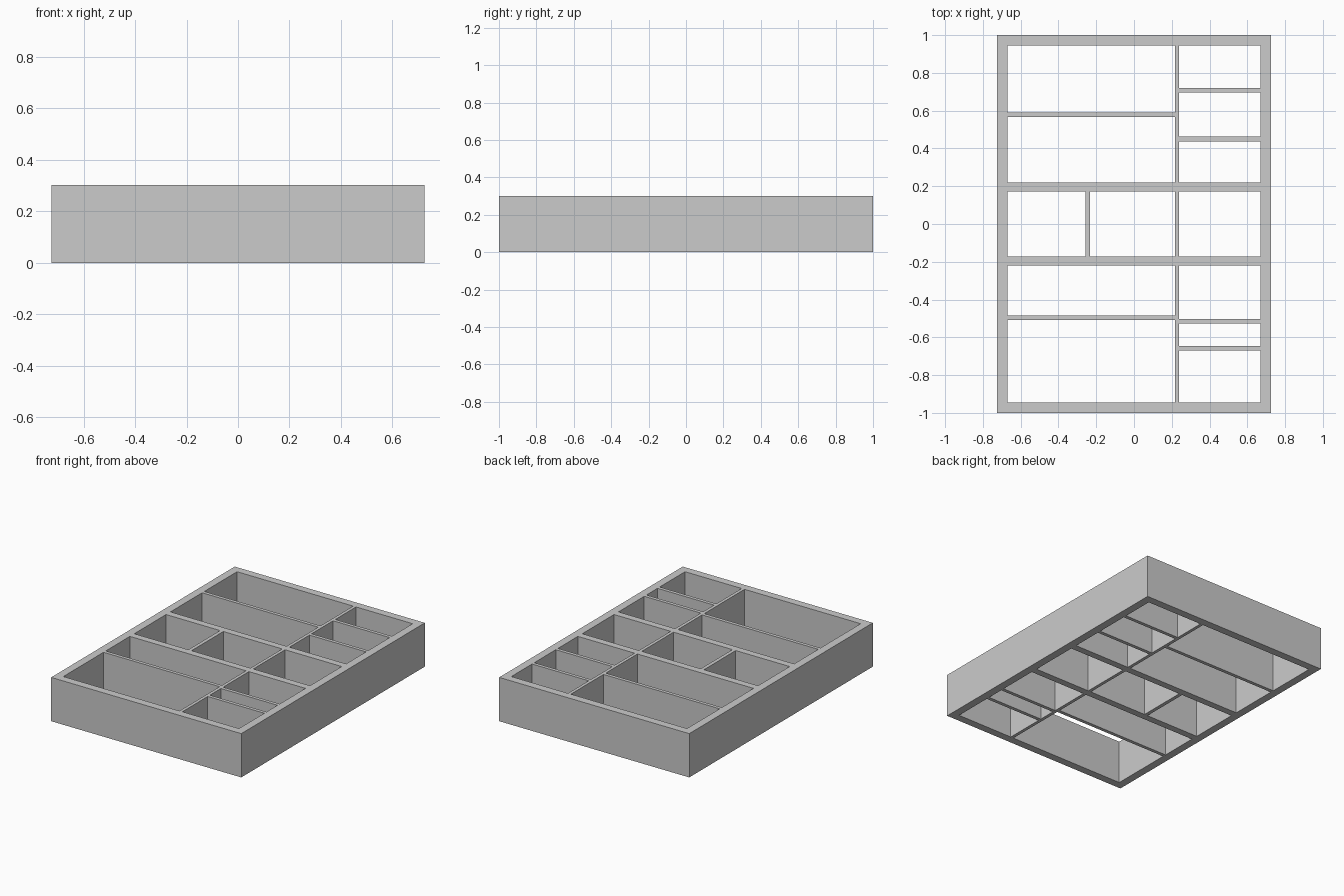
import bpy, bmesh

if "Cube" in bpy.data.objects:
    bpy.data.objects.remove(bpy.data.objects["Cube"])

H = 0.302               # height shared by every board
OX, OY = 0.725, 1.0     # outer half sizes
IX, IY = 0.67, 0.946    # inner half sizes


def finish(name, bm):
    bmesh.ops.recalc_face_normals(bm, faces=bm.faces)
    mesh = bpy.data.meshes.new(name)
    bm.to_mesh(mesh)
    bm.free()
    obj = bpy.data.objects.new(name, mesh)
    bpy.context.collection.objects.link(obj)
    return obj


def board(name, x0, x1, y0, y1):
    """Upright board standing on the floor, given by its footprint."""
    bm = bmesh.new()
    bmesh.ops.create_cube(bm, size=1)
    for v in bm.verts:
        v.co = (x0 if v.co.x < 0 else x1, y0 if v.co.y < 0 else y1, 0 if v.co.z < 0 else H)
    return finish(name, bm)


# Outer frame: a rectangular profile swept round four mitred corners
bm = bmesh.new()
rings = []
for sx, sy in ((-1, -1), (1, -1), (1, 1), (-1, 1)):
    profile = ((OX, OY, 0), (OX, OY, H), (IX, IY, H), (IX, IY, 0))
    rings.append([bm.verts.new((sx * x, sy * y, z)) for x, y, z in profile])
for i in range(4):
    a, b = rings[i], rings[(i + 1) % 4]
    for j in range(4):
        k = (j + 1) % 4
        bm.faces.new((a[j], b[j], b[k], a[k]))
finish("outer_frame", bm)

# Two thick cross rails
RAIL_IN, RAIL_OUT = 0.173, 0.221
board("back_cross_rail", -IX, IX, RAIL_IN, RAIL_OUT)
board("front_cross_rail", -IX, IX, -RAIL_OUT, -RAIL_IN)

# Long divider, split by the rails
DX0, DX1 = 0.216, 0.238
for part, y0, y1 in (("front", -IY, -RAIL_OUT), ("middle", -RAIL_IN, RAIL_IN), ("back", RAIL_OUT, IY)):
    board("long_divider_" + part, DX0, DX1, y0, y1)

# Thin shelves on the wide left side and narrow right side
T = 0.012
for i, y in enumerate((-0.496, 0.578)):
    board(f"left_shelf_{i + 1}", -IX, DX0, y - T, y + T)
for i, y in enumerate((-0.658, -0.514, 0.450, 0.708)):
    board(f"right_shelf_{i + 1}", DX1, IX, y - T, y + T)

# Short upright divider in the middle bay
board("middle_bay_divider", -0.258, -0.233, -RAIL_IN, RAIL_IN)
